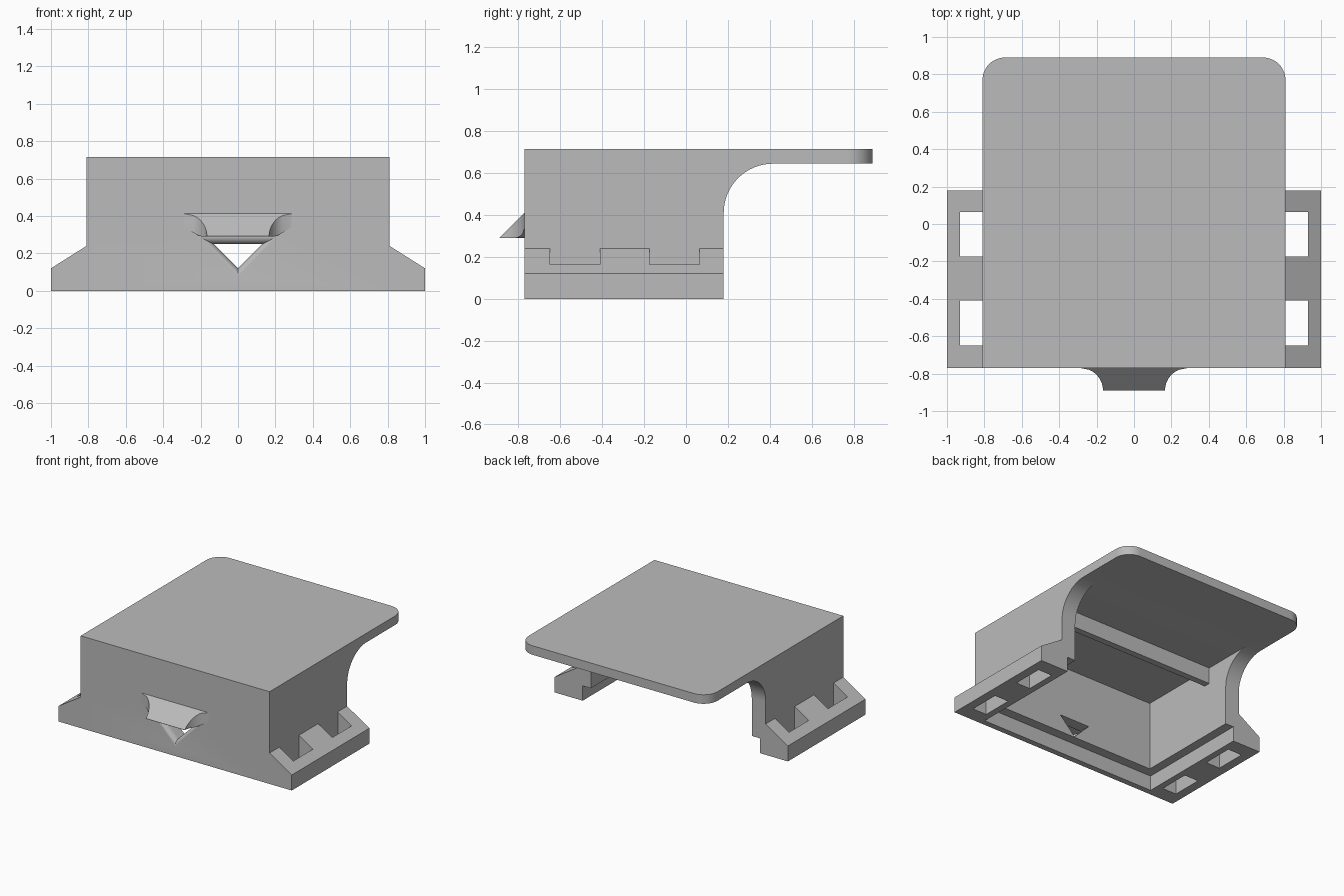
import bpy, bmesh, math

cube = bpy.data.objects.get("Cube")
if cube:
    bpy.data.objects.remove(cube, do_unlink=True)

grey = bpy.data.materials.new("plain_grey")
grey.use_nodes = True
colour = (0.5, 0.5, 0.5, 1)
grey.diffuse_color = colour
grey.node_tree.nodes["Principled BSDF"].inputs["Base Color"].default_value = colour


def loft(name, rings):
    """Closed solid through rings that share a point count."""
    bm = bmesh.new()
    loops = [[bm.verts.new(p) for p in ring] for ring in rings]
    n = len(loops[0])
    for a, b in zip(loops, loops[1:]):
        for i in range(n):
            j = (i + 1) % n
            bm.faces.new((a[i], a[j], b[j], b[i]))
    bm.faces.new(loops[0])
    bm.faces.new(loops[-1])
    bmesh.ops.recalc_face_normals(bm, faces=bm.faces)
    mesh = bpy.data.meshes.new(name)
    bm.to_mesh(mesh)
    bm.free()
    mesh.materials.append(grey)
    obj = bpy.data.objects.new(name, mesh)
    bpy.context.collection.objects.link(obj)
    return obj


def box(name, x0, x1, y0, y1, z0, z1):
    return loft(name, [[(x0, y0, z), (x1, y0, z), (x1, y1, z), (x0, y1, z)] for z in (z0, z1)])


def combine(target, tool, operation):
    mod = target.modifiers.new("combine", 'BOOLEAN')
    mod.operation = operation
    mod.solver = 'EXACT'
    mod.object = tool
    bpy.context.view_layer.objects.active = target
    bpy.ops.object.modifier_apply(modifier=mod.name)
    bpy.data.objects.remove(tool, do_unlink=True)


FRONT, REAR, TIP = -0.77, 0.18, 0.89
HALF, INNER = 0.81, 0.69
TOP, CEILING = 0.715, 0.645

# Housing side profile with the curved bracket under the overhang
R = 0.235
profile = [(FRONT, 0), (REAR, 0)]
for i in range(17):
    a = math.pi / 2 * i / 16
    profile.append((REAR + R - R * math.cos(a), CEILING - R + R * math.sin(a)))
profile += [(TIP, CEILING), (TIP, TOP), (FRONT, TOP)]
housing = loft("housing", [[(x, y, z) for y, z in profile] for x in (-HALF, HALF)])

# Rounded rear corners of the top plate
bm = bmesh.new()
bm.from_mesh(housing.data)
corners = [e for e in bm.edges
           if all(v.co.y > TIP - 0.01 for v in e.verts)
           and abs(e.verts[0].co.x - e.verts[1].co.x) < 0.01]
bmesh.ops.bevel(bm, geom=corners, offset=0.12, segments=12, profile=0.5, affect='EDGES')
bm.to_mesh(housing.data)
bm.free()

# Sloped side flanges
for s in (-1, 1):
    outline = [(0.78, 0), (1, 0), (1, 0.12), (HALF, 0.24), (0.78, 0.24)]
    flange = loft("flange", [[(s * x, y, z) for x, z in outline] for y in (FRONT, REAR)])
    combine(housing, flange, 'UNION')

# Hollow interior and the wider step at the bottom, both open to the rear
combine(housing, box("cavity", -INNER, INNER, -0.65, REAR + R, -0.1, CEILING), 'DIFFERENCE')
combine(housing, box("step", -0.76, 0.76, -0.725, 0.3, -0.1, 0.115), 'DIFFERENCE')

# Two strap slots in each flange
for s in (-1, 1):
    for y in (-0.65, -0.175):
        x0, x1 = sorted((s * HALF, s * 0.93))
        combine(housing, box("slot", x0, x1, y, y + 0.24, -0.1, 0.4), 'DIFFERENCE')

# Triangular front hole, flaring smoothly towards the outside
F = 0.045
stations = [(-0.6, 0)]
for i in range(9):
    a = math.pi / 2 * i / 8
    stations.append((FRONT + F - F * math.sin(a), F * (1 - math.cos(a))))
stations.append((FRONT - 0.05, F))
hole = loft("hole", [[(0, y, 0.12 - d), (0.13 + 2 * d, y, 0.25 + d),
                      (-0.13 - 2 * d, y, 0.25 + d)] for y, d in stations])
combine(housing, hole, 'DIFFERENCE')

# Hood above the hole: sloping top, flat underside, sides flaring into the wall
T, C, LOW = 0.12, 0.05, 0.29
rings = []
for i in range(14):
    t = min(i / 12, 1)
    y = FRONT - T + T * t + (0.01 if i == 13 else 0)
    w = 0.285 - T * math.sqrt(max(0, 1 - t * t))
    up = max(0, min(C, T * t - T + C))
    lift = C - math.sqrt(C * C - up * up)
    high = LOW + T * t + 0.002
    rings.append([(-w - 0.001, y, min(LOW + lift, high - 0.001)), (-0.165, y, LOW), (0.165, y, LOW),
                  (w + 0.001, y, min(LOW + lift, high - 0.001)), (w + 0.001, y, high), (-w - 0.001, y, high)])
hood = loft("hood", rings)

# Cross rib under the ceiling
rib = box("ceiling_rib", -INNER - 0.01, INNER + 0.01, -0.05, 0, 0.52, CEILING + 0.01)

bpy.ops.object.select_all(action='DESELECT')
for obj in (housing, hood, rib):
    obj.select_set(True)
bpy.context.view_layer.objects.active = housing
bpy.ops.object.shade_smooth_by_angle(angle=math.radians(30))
